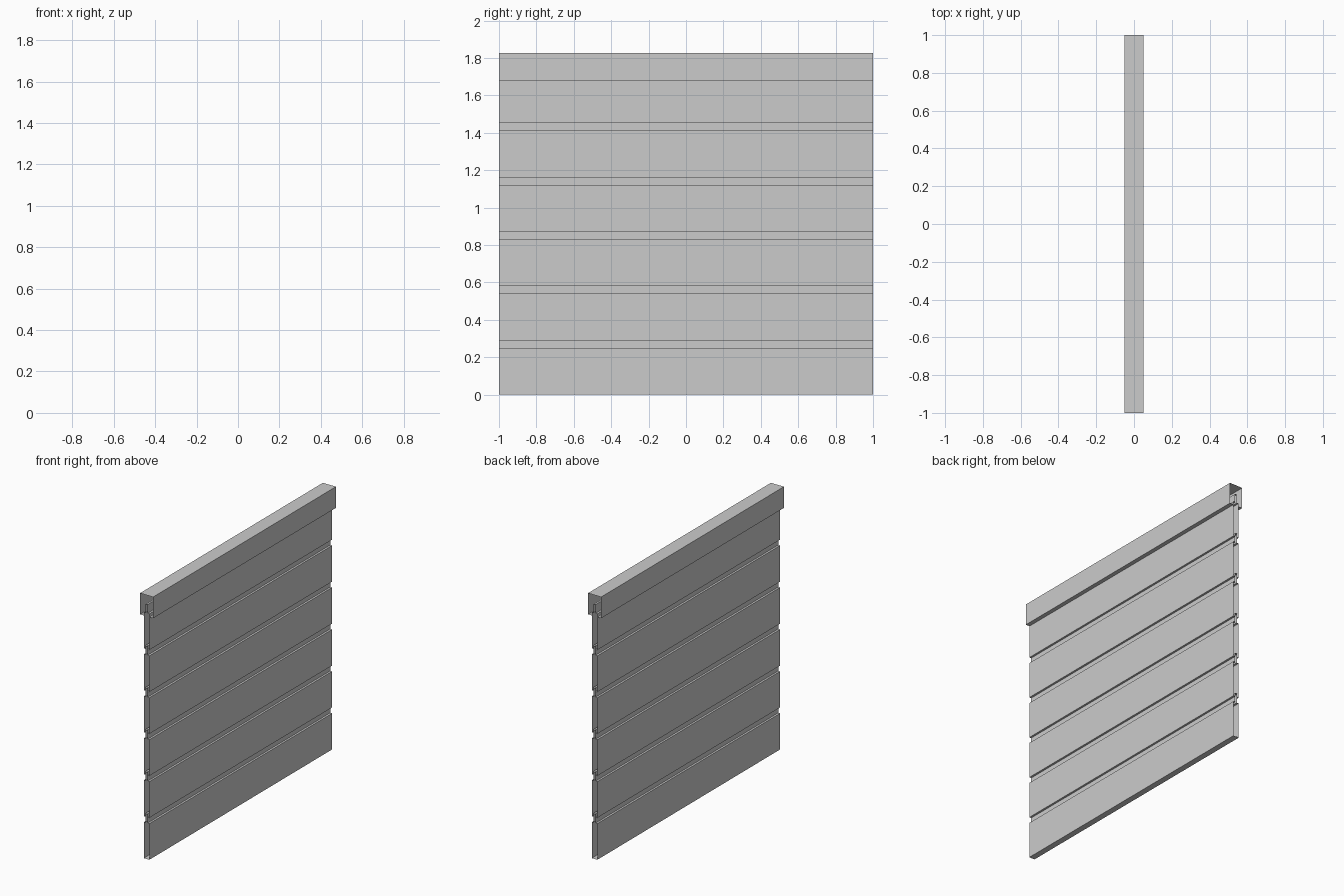
import bpy

if "Cube" in bpy.data.objects:
    bpy.data.objects.remove(bpy.data.objects["Cube"])

L = 1.0  # half length along y


def extrude(name, pts, closed=True):
    """Open-ended sheet profile (x, z) swept along y."""
    n = len(pts)
    verts = [(x, y, z) for y in (-L, L) for x, z in pts]
    faces = [(i, (i + 1) % n, (i + 1) % n + n, i + n) for i in range(n if closed else n - 1)]
    me = bpy.data.meshes.new(name)
    me.from_pydata(verts, [], faces)
    ob = bpy.data.objects.new(name, me)
    bpy.context.collection.objects.link(ob)
    return ob


W, T = 0.021, 0.007     # half thickness of slat and tongue
PITCH, BODY, TONGUE = 0.2905, 0.25, 0.06

# Slats: hollow boards with a tongue on top fitting a slot below
for i in range(6):
    z = i * PITCH
    half = [(W, z), (W, z + BODY), (T, z + BODY), (T, z + BODY + TONGUE)]
    slot = [(T, z + 0.025), (T, z)] if i else []
    right = slot + half
    extrude(f"slat_{i + 1}", right + [(-x, h) for x, h in reversed(right)])

# Top cap: box channel with inward bottom lips
right = [(W, 1.68), (0.05, 1.68), (0.05, 1.827)]
extrude("top_cap", right + [(-x, h) for x, h in reversed(right)], closed=False)
